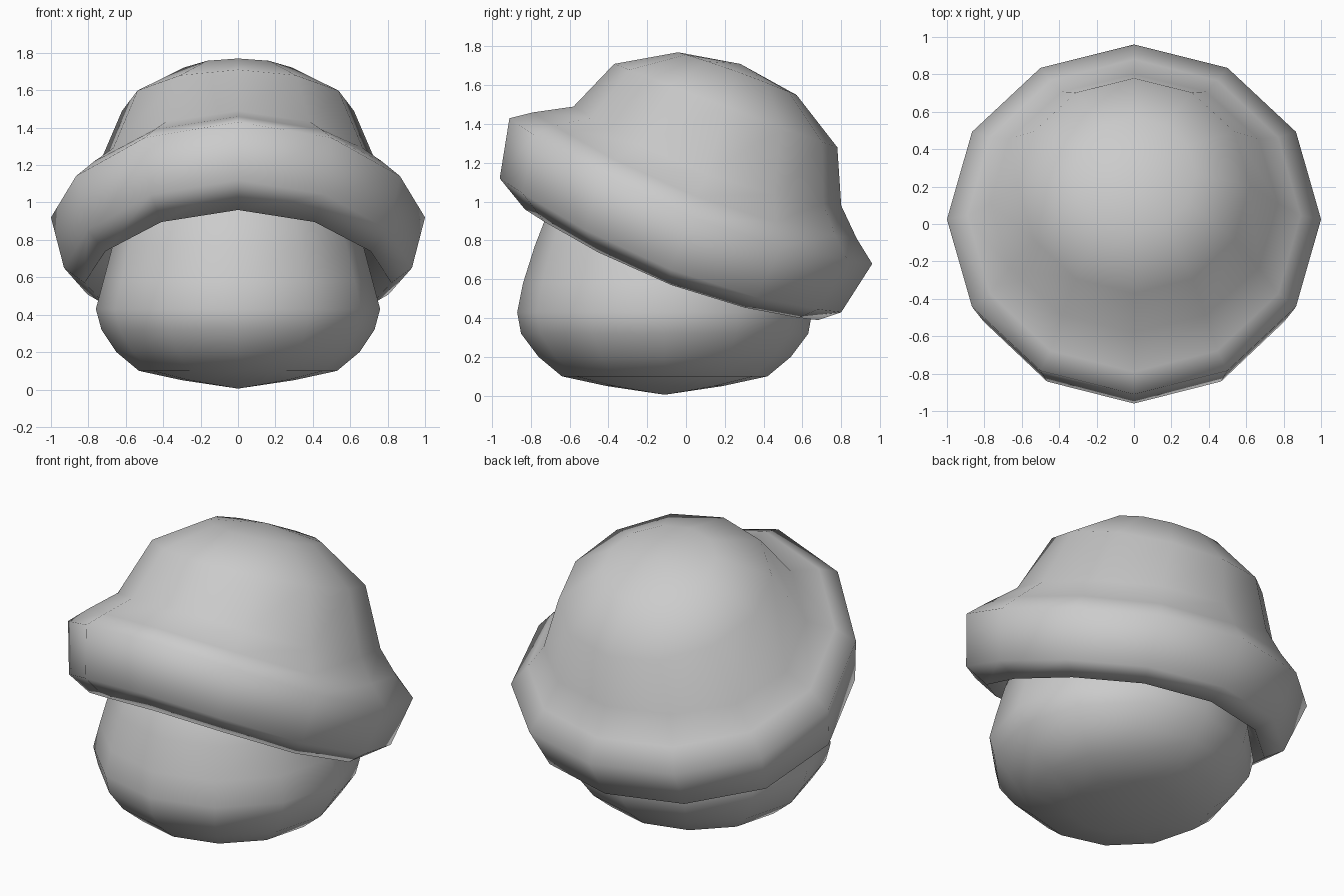
import bpy
import bmesh
from math import sin, cos, pi

cube = bpy.data.objects.get("Cube")
if cube:
    bpy.data.objects.remove(cube)

SIDES = 12

grey = bpy.data.materials.new("plain grey")
grey.use_nodes = True
grey.diffuse_color = (0.6, 0.6, 0.6, 1)
grey.node_tree.nodes["Principled BSDF"].inputs["Base Color"].default_value = (0.6, 0.6, 0.6, 1)


def add_ring(bm, front, back, half_width, side_z):
    """Tilted, slightly bowed ring through a front, a back and two side points."""
    mid_y, mid_z = (front[0] + back[0]) / 2, (front[1] + back[1]) / 2
    ring = []
    for i in range(SIDES):
        a = 2 * pi * i / SIDES
        y = mid_y + (back[0] - mid_y) * sin(a)
        z = mid_z + (back[1] - mid_z) * sin(a) + (side_z - mid_z) * cos(a) ** 2
        ring.append(bm.verts.new((half_width * cos(a), y, z)))
    return ring


def loft(name, rings, start_tip, end_tip):
    """Skin a stack of rings and close both ends with a fan to a tip."""
    bm = bmesh.new()
    loops = [add_ring(bm, *r) for r in rings]
    first, last = [bm.verts.new((0, y, z)) for y, z in (start_tip, end_tip)]
    for i in range(SIDES):
        j = (i + 1) % SIDES
        bm.faces.new((first, loops[0][j], loops[0][i]))
        for low, high in zip(loops, loops[1:]):
            bm.faces.new((low[i], low[j], high[j], high[i]))
        bm.faces.new((loops[-1][i], loops[-1][j], last))
    bmesh.ops.recalc_face_normals(bm, faces=bm.faces)
    mesh = bpy.data.meshes.new(name)
    bm.to_mesh(mesh)
    bm.free()
    mesh.materials.append(grey)
    mesh.shade_smooth()
    obj = bpy.data.objects.new(name, mesh)
    bpy.context.collection.objects.link(obj)
    return obj


# Rounded head: radius in y, radius in x, height
head_profile = [(0.30, 0.30, 0.05), (0.53, 0.53, 0.10), (0.65, 0.65, 0.20),
                (0.74, 0.73, 0.32), (0.76, 0.76, 0.43), (0.73, 0.72, 0.58),
                (0.67, 0.67, 0.77), (0.60, 0.60, 0.95), (0.42, 0.42, 1.15)]
HEAD_Y = -0.11
loft("head",
     [((HEAD_Y - ry, z), (HEAD_Y + ry, z), rx, z) for ry, rx, z in head_profile],
     (HEAD_Y, 0.005), (HEAD_Y, 1.22))

# Hat: from the hollow inside, round the rolled brim and up over the crown
hat_rings = [
    ((-0.68, 1.12), (0.58, 0.65), 0.66, 0.80),   # inner hollow
    ((-0.83, 0.96), (0.68, 0.39), 0.82, 0.57),   # lower lip
    ((-0.96, 1.12), (0.80, 0.43), 0.93, 0.65),   # brim bottom
    ((-0.91, 1.43), (0.96, 0.68), 1.00, 0.92),   # brim top
    ((-0.79, 1.46), (0.88, 0.81), 0.89, 1.03),   # brim roll
    ((-0.58, 1.49), (0.80, 0.98), 0.77, 1.14),   # crown base
    ((-0.37, 1.71), (0.78, 1.28), 0.62, 1.49),   # crown shoulder
    ((-0.04, 1.77), (0.57, 1.55), 0.33, 1.67),   # crown top
]
loft("hat", hat_rings, (-0.05, 1.24), (0.28, 1.71))
